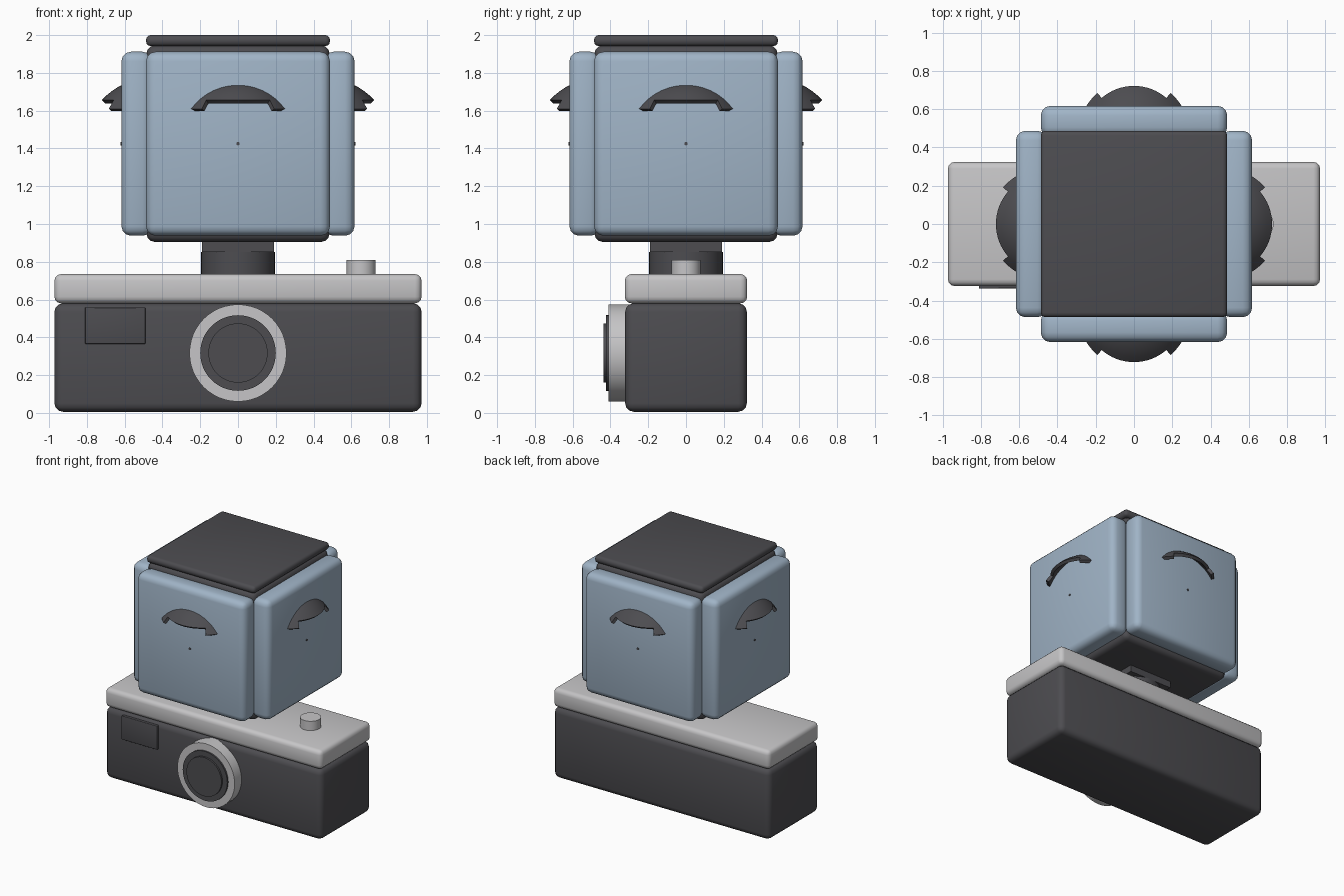
import bpy, bmesh, math
from mathutils import Matrix, Vector

cube = bpy.data.objects.get("Cube")
if cube:
    bpy.data.objects.remove(cube, do_unlink=True)


def material(name, rgb):
    m = bpy.data.materials.new(name)
    m.use_nodes = True
    m.diffuse_color = (*rgb, 1)
    m.node_tree.nodes["Principled BSDF"].inputs["Base Color"].default_value = (*rgb, 1)
    return m


DARK = material("charcoal", (0.074, 0.073, 0.081))
BLUE = material("pale blue", (0.352, 0.456, 0.570))
GRAY = material("light gray", (0.565, 0.560, 0.570))


def finish(name, bm, mat):
    """Turn a bmesh into a named, coloured object with sharp-aware smoothing."""
    bmesh.ops.recalc_face_normals(bm, faces=bm.faces)
    mesh = bpy.data.meshes.new(name)
    bm.to_mesh(mesh)
    bm.free()
    mesh.materials.append(mat)
    ob = bpy.data.objects.new(name, mesh)
    bpy.context.collection.objects.link(ob)
    bpy.ops.object.select_all(action="DESELECT")
    ob.select_set(True)
    bpy.context.view_layer.objects.active = ob
    bpy.ops.object.shade_smooth_by_angle(angle=math.radians(35))
    return ob


def box(name, lo, hi, mat, bevel=0.0, turn=0.0):
    """Rounded box between two corners, optionally turned about the z axis."""
    lo, hi = Vector(lo), Vector(hi)
    bm = bmesh.new()
    bmesh.ops.create_cube(bm, size=1)
    bmesh.ops.scale(bm, vec=hi - lo, verts=bm.verts)
    bmesh.ops.translate(bm, vec=(lo + hi) / 2, verts=bm.verts)
    if bevel:
        bmesh.ops.bevel(bm, geom=bm.edges[:], offset=bevel, segments=3,
                        profile=0.5, affect="EDGES")
    bmesh.ops.transform(bm, matrix=Matrix.Rotation(turn, 4, "Z"), verts=bm.verts)
    return finish(name, bm, mat)


def cylinder(name, base, top, radius, mat, turn=0.0):
    """Closed cylinder running from base to top."""
    base, top = Vector(base), Vector(top)
    axis = top - base
    bm = bmesh.new()
    place = (Matrix.Rotation(turn, 4, "Z") @ Matrix.Translation((base + top) / 2)
             @ axis.to_track_quat("Z", "Y").to_matrix().to_4x4())
    bmesh.ops.create_cone(bm, cap_ends=True, segments=48, radius1=radius,
                          radius2=radius, depth=axis.length, matrix=place)
    return finish(name, bm, mat)


def eyelid(name, turn):
    """Patch of a spherical shell with a lower tab at each end."""
    lats = [32.3, 41.7, 48, 54, 60, 66, 74]
    lons = [-61.2 + 5.1 * i for i in range(25)]
    outer, thick = 0.346, 0.024
    bm = bmesh.new()

    def point(lat, lon, r):
        a, b = math.radians(lat), math.radians(lon)
        return (r * math.cos(a) * math.sin(b),
                -0.463 - r * math.cos(a) * math.cos(b),
                1.425 + r * math.sin(a))

    shells = [[[bm.verts.new(point(la, lo, r)) for lo in lons] for la in lats]
              for r in (outer, outer - thick)]
    for g in shells:
        for i in range(len(lats) - 1):
            for j in range(len(lons) - 1):
                # the lowest row exists only in the tabs
                if i == 0 and abs(lons[j] + lons[j + 1]) / 2 < 40.8:
                    continue
                bm.faces.new((g[i][j], g[i][j + 1], g[i + 1][j + 1], g[i + 1][j]))
    # join the rims of both shells
    twin = {a: b for ga, gb in zip(*shells) for a, b in zip(ga, gb)}
    for e in [e for e in bm.edges if e.is_boundary and e.verts[0] in twin]:
        a, b = e.verts
        bm.faces.new((a, b, twin[b], twin[a]))
    bmesh.ops.delete(bm, geom=[v for v in bm.verts if not v.link_faces], context="VERTS")
    bmesh.ops.transform(bm, matrix=Matrix.Rotation(turn, 4, "Z"), verts=bm.verts)
    return finish(name, bm, DARK)


# Camera body, top cover and shutter button
box("camera_body", (-0.972, -0.322, 0.006), (0.972, 0.322, 0.58), DARK, 0.045)
box("camera_top_cover", (-0.972, -0.324, 0.58), (0.972, 0.324, 0.735), GRAY, 0.035)
cylinder("shutter_button", (0.652, 0, 0.70), (0.652, 0, 0.81), 0.077, GRAY)

# Viewfinder window and lens
box("viewfinder", (-0.81, -0.337, 0.365), (-0.49, -0.30, 0.558), DARK, 0.004)
for part, front, radius, mat in (("lens_ring", -0.41, 0.257, GRAY),
                                 ("lens_barrel", -0.423, 0.2, DARK),
                                 ("lens_glass", -0.437, 0.157, DARK)):
    cylinder(part, (0, -0.29, 0.317), (0, front, 0.317), radius, mat)

# Neck between camera and cube
cylinder("neck", (0, 0, 0.70), (0, 0, 0.852), 0.195, DARK)
box("neck_block", (-0.19, -0.19, 0.852), (0.19, 0.19, 0.95), DARK)

# Cube core and lid
box("cube_core", (-0.485, -0.485, 0.905), (0.485, 0.485, 1.946), DARK, 0.045)
box("cube_lid", (-0.487, -0.487, 1.942), (0.487, 0.487, 2.0), DARK, 0.025)

# Four side panels, each with an eyelid and a pinpoint pupil
for i, side in enumerate(("front", "left", "back", "right")):
    turn = i * math.pi / 2
    box(f"{side}_panel", (-0.487, -0.617, 0.938), (0.487, -0.455, 1.912), BLUE, 0.05, turn)
    eyelid(f"{side}_eyelid", turn)
    cylinder(f"{side}_pupil", (0, -0.60, 1.425), (0, -0.621, 1.425), 0.009, DARK, turn)
